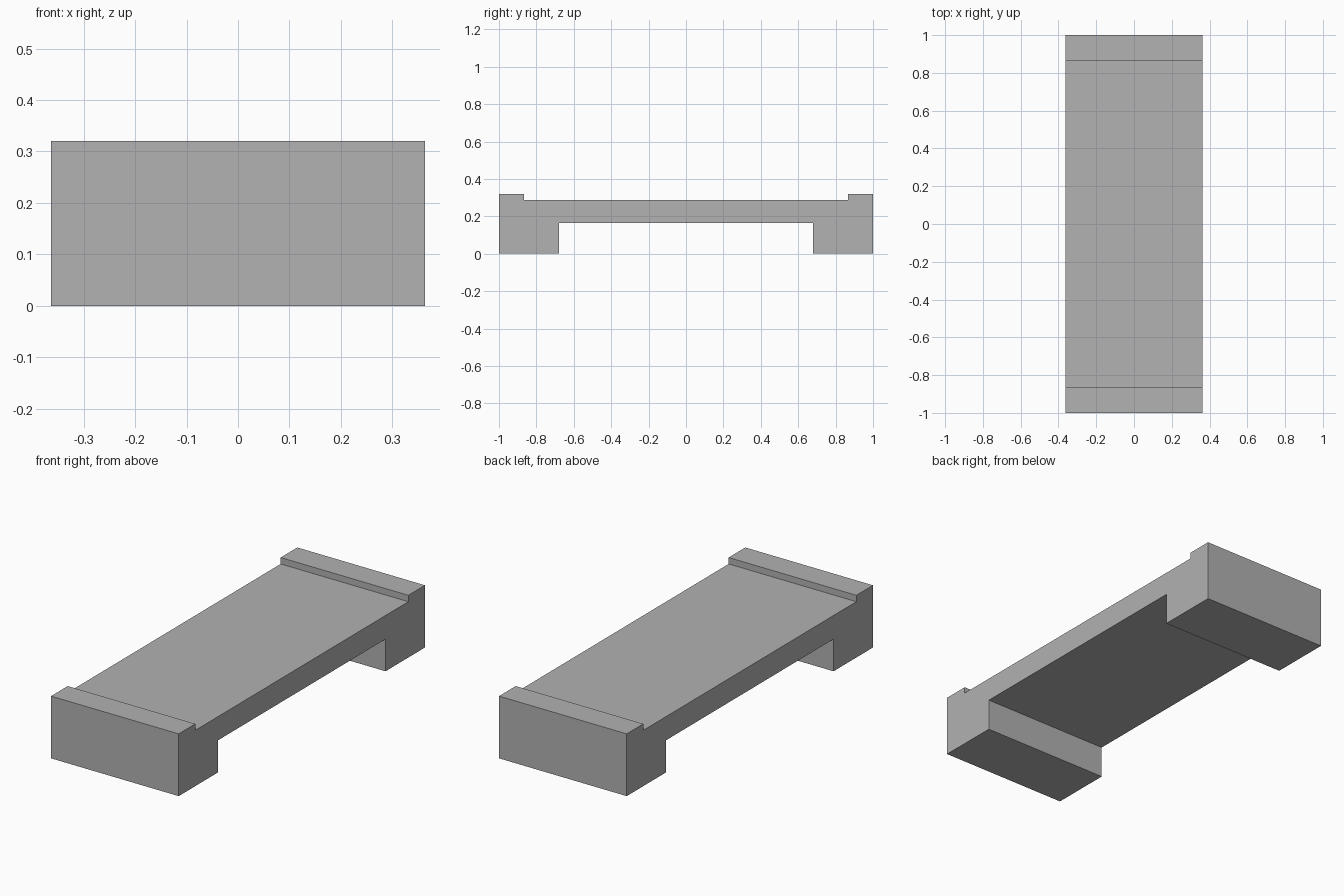
import bpy
import bmesh

cube = bpy.data.objects.get("Cube")
if cube:
    bpy.data.objects.remove(cube, do_unlink=True)

HALF_WIDTH = 0.363

# Plain grey material
grey = bpy.data.materials.new("plain_grey")
grey.use_nodes = True
colour = (0.445, 0.445, 0.445, 1)
grey.diffuse_color = colour
grey.node_tree.nodes["Principled BSDF"].inputs["Base Color"].default_value = colour

# Side profile of one end (y, z): deck underside, foot, raised lip, deck top
half = [(0.68, 0.165), (0.68, 0), (1, 0), (1, 0.32), (0.865, 0.32), (0.865, 0.287)]
profile = half + [(-y, z) for y, z in reversed(half)]

# Bridge-shaped slab: the profile extruded across the width
bm = bmesh.new()
side = bm.faces.new([bm.verts.new((-HALF_WIDTH, y, z)) for y, z in profile])
result = bmesh.ops.extrude_face_region(bm, geom=[side])
moved = [v for v in result["geom"] if isinstance(v, bmesh.types.BMVert)]
bmesh.ops.translate(bm, verts=moved, vec=(2 * HALF_WIDTH, 0, 0))
bmesh.ops.recalc_face_normals(bm, faces=bm.faces)

mesh = bpy.data.meshes.new("bridge_slab")
bm.to_mesh(mesh)
bm.free()
mesh.materials.append(grey)
slab = bpy.data.objects.new("bridge_slab", mesh)
bpy.context.collection.objects.link(slab)
